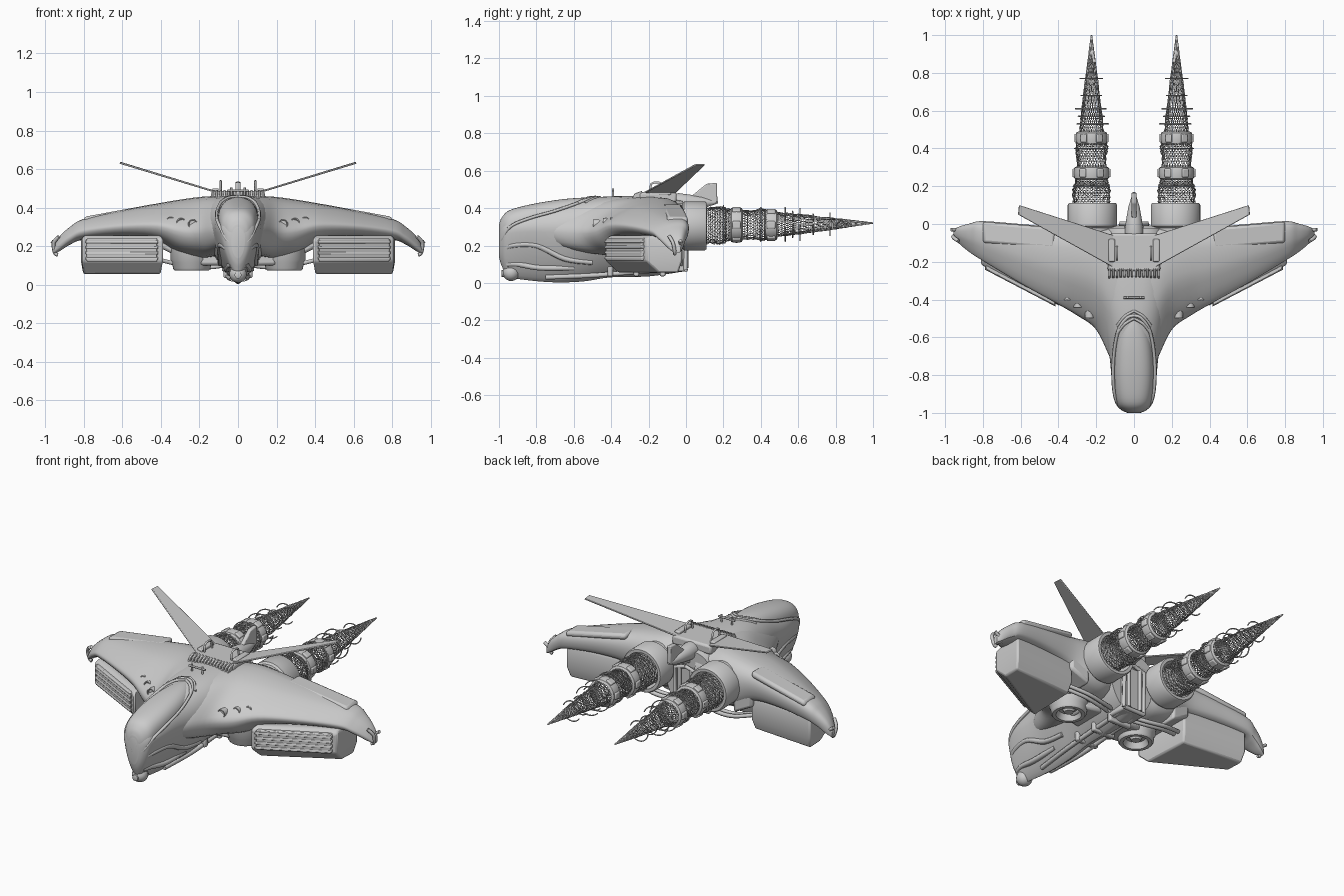
import bpy, bmesh, math, random
from mathutils import Vector as V

if "Cube" in bpy.data.objects:
    bpy.data.objects.remove(bpy.data.objects["Cube"])
random.seed(3)
PI = math.pi


def spline(rows, k, closed=False):
    n, out = len(rows), []
    for i in range(n if closed else n - 1):
        p = [rows[(i + j) % n if closed else min(max(i + j, 0), n - 1)] for j in (-1, 0, 1, 2)]
        for s in range(k):
            t = s / k
            out.append([.5 * (2*b + (c-a)*t + (2*a-5*b+4*c-d)*t*t + (3*b-a-3*c+d)*t**3)
                        for a, b, c, d in zip(*p)])
    return out if closed else out + [list(rows[-1])]


def make(name, verts, faces, mirror=False, angle=35, bevel=0):
    me = bpy.data.meshes.new(name)
    me.from_pydata([tuple(v) for v in verts], [], faces)
    bm = bmesh.new()
    bm.from_mesh(me)
    bmesh.ops.remove_doubles(bm, verts=bm.verts, dist=1e-5)
    bmesh.ops.recalc_face_normals(bm, faces=bm.faces)
    bm.to_mesh(me)
    bm.free()
    me.shade_smooth()
    me.set_sharp_from_angle(angle=math.radians(angle))
    ob = bpy.data.objects.new(name, me)
    bpy.context.collection.objects.link(ob)
    if bevel:
        m = ob.modifiers.new("bevel", 'BEVEL')
        m.width, m.segments = bevel, 2
    if mirror:
        ob.modifiers.new("mirror", 'MIRROR').use_mirror_merge = False
    return ob


def loft(name, rings, cap=True, loop=False, **kw):
    n, m = len(rings[0]), len(rings)
    faces = [(i*n + j, i*n + (j+1) % n, (i+1) % m*n + (j+1) % n, (i+1) % m*n + j)
             for i in range(m if loop else m - 1) for j in range(n)]
    if cap and not loop:
        faces += [tuple(range(n)), tuple(range((m-1)*n, m*n))]
    return make(name, [v for r in rings for v in r], faces, **kw)


def lathe(name, prof, c, axis='y', n=32, **kw):
    # prof holds (position along axis, radius)
    rings = []
    for h, r in prof:
        cs = [(r*math.cos(2*PI*j/n), r*math.sin(2*PI*j/n)) for j in range(n)]
        rings.append([(c[0]+a, h, c[2]+b) if axis == 'y' else (c[0]+a, c[1]+b, h) for a, b in cs])
    return loft(name, rings, **kw)


def prism(name, pts, off, **kw):
    return loft(name, [[V(p) for p in pts], [V(p) + V(off) for p in pts]], **kw)


def box(name, x, y, z, **kw):
    return prism(name, [(a, b, z[0]) for a, b in ((x[0], y[0]), (x[1], y[0]), (x[1], y[1]), (x[0], y[1]))],
                 (0, 0, z[1]-z[0]), **kw)


def tube(name, paths, r, mirror=True):
    cu = bpy.data.curves.new(name, 'CURVE')
    cu.dimensions, cu.bevel_depth, cu.bevel_resolution, cu.use_fill_caps = '3D', r, 1, True
    for path in paths:
        for s in ((1, -1) if mirror else (1,)):
            sp = cu.splines.new('POLY')
            sp.points.add(len(path) - 1)
            for p, q in zip(sp.points, path):
                p.co = (q[0]*s, q[1], q[2], 1)
    ob = bpy.data.objects.new(name, cu)
    bpy.context.collection.objects.link(ob)


def egg(y, w, zb, zc, zt, pt, pb, n=40):
    ring = []
    for j in range(n):
        c, s = math.cos(2*PI*j/n), math.sin(2*PI*j/n)
        e = 2 / (pt if s > 0 else pb)
        h = (zt - zc) if s > 0 else (zc - zb)
        ring.append((math.copysign(w*abs(c)**e, c), y, zc + math.copysign(h*abs(s)**e, s)))
    return ring


# fuselage: y, half width, bottom, widest, top, upper and lower roundness
hull = [(-1, .035, .14, .24, .30, 2, 2), (-.985, .065, .09, .26, .335, 2, 1.7),
        (-.95, .092, .035, .28, .365, 2, 1.4), (-.85, .115, .015, .29, .40, 2, 1.35),
        (-.7, .13, .003, .29, .425, 2, 1.4), (-.55, .16, .008, .29, .45, 2.2, 1.4),
        (-.4, .18, .03, .29, .463, 2.6, 1.4), (-.2, .18, .035, .29, .463, 3, 1.5),
        (-.02, .15, .06, .29, .44, 3, 2)]
loft("fuselage", [egg(*r) for r in spline(hull, 5)])
# canopy shell and its rim
glass = [(-1, .03, .21, .27, .31, 2, 2), (-.985, .06, .2, .28, .35, 2.2, 2),
         (-.94, .09, .2, .3, .39, 2.4, 2), (-.82, .103, .24, .33, .422, 2.5, 2),
         (-.68, .1, .28, .35, .445, 2.5, 2), (-.57, .078, .33, .38, .455, 2.3, 2),
         (-.5, .03, .38, .42, .455, 2, 2)]
loft("canopy", [egg(*r) for r in spline(glass, 5)])
rim = [(0, -.992, .2), (.055, -.982, .23), (.093, -.94, .3), (.11, -.84, .345), (.108, -.7, .385),
       (.085, -.57, .43), (.04, -.5, .455), (0, -.485, .458)]
tube("canopy_rim", [spline(rim, 5)], .009)
tube("canopy_rear_ribs", [spline([(0, -.50+d, .458), (.05, -.53+d, .452), (.09, -.58+d, .428)], 5)
                          for d in (0, .04)], .008)
# cheek ridges, snout and chin gun
tube("cheek_ridge", [spline(p, 5) for p in (
    [(.035, -.975, .17), (.073, -.93, .2), (.094, -.8, .2), (.09, -.65, .13), (.09, -.5, .11)],
    [(.03, -.955, .1), (.045, -.9, .1), (.058, -.78, .08), (.06, -.6, .08)])], .016)
lathe("snout", [(-.985, .022), (-.98, .03), (-.95, .042), (-.88, .05)], (0, 0, .125))
ball = [(-.935 - .045*math.cos(PI*i/10), max(.045*math.sin(PI*i/10), .0005)) for i in range(11)]
lathe("chin_turret", ball, (0, 0, .055))
lathe("chin_gun", [(-.987, .014), (-.985, .018), (-.93, .018)], (0, 0, .05), n=16)

# wings blended into shoulders: x, leading y, trailing y, top, bottom
wing = [(.05, -.82, -.02, .455, .16), (.12, -.72, -.02, .455, .15), (.2, -.56, -.01, .45, .14),
        (.3, -.485, -.01, .437, .16), (.42, -.415, -.02, .418, .225), (.6, -.315, -.005, .385, .245),
        (.8, -.195, .012, .34, .235), (.87, -.15, .0, .30, .21), (.925, -.105, -.015, .25, .175),
        (.955, -.075, -.03, .2, .16)]
foil = spline([(0, .4), (.07, .58), (.25, .79), (.5, .97), (.85, 1), (1, .75), (1, .3), (.88, .02),
               (.4, 0), (.1, .15)], 3, True)
loft("wing", [[(x, a + (b-a)*t, d + (c-d)*h) for t, h in foil] for x, a, b, c, d in spline(wing, 5)],
     mirror=True)
# raised spar and leading strip on each wing
prism("wing_spar", [(.42, -.13, .385), (.8, -.1, .315), (.8, .012, .315), (.42, -.02, .385)], (0, 0, .037),
      mirror=True, bevel=.015)
prism("wing_strip", [(.42, -.39, .29), (.79, -.19, .255), (.79, -.13, .29), (.42, -.28, .345)], (0, 0, .03),
      mirror=True, bevel=.01)
tube("wing_tip_claw", [spline([(.93, -.09, .25), (.957, -.07, .215), (.95, -.06, .165), (.935, -.06, .155)], 4),
                       [(.93, -.03, .2), (.968, -.03, .225)]], .01)
# round lamps along the shoulders
for i, (x, y) in enumerate([(.235, -.49), (.295, -.435), (.35, -.395)]):
    lathe(f"shoulder_lamp_{i}", [(y, .014), (y, .018), (y-.008, .02), (y-.008, .025), (y+.1, .025)],
          (x, 0, .315 + .006*i), n=20, mirror=True)


# weapon pods under the wings with louvred fronts
def pod_ring(z, f, e):
    return [(.39+e, -.435+f, z), (.81-e, -.215+f, z), (.815-e, -.02-f*.3, z), (.4+e, -.05-f*.3, z)]


loft("wing_pod", [pod_ring(.255, .03, .01), pod_ring(.235, 0, 0), pod_ring(.12, 0, 0),
                  pod_ring(.055, .07, .012)], mirror=True, bevel=.01)
prism("pod_louver_frame", [(.42, -.43, .12), (.785, -.24, .12), (.785, -.2, .12), (.42, -.38, .12)],
      (0, 0, .12), mirror=True, bevel=.005)
# wedge-shaped slats
for i in range(4):
    z = .127 + .029*i
    loft(f"pod_slat_{i}", [[(x, y + .02, z), (x, y - .006, z), (x, y - .002, z + .014), (x, y + .02, z + .022)]
                           for x, y in ((.415, -.432), (.79, -.236))], mirror=True, bevel=.003)

# engine nacelles
lathe("engine", [(-.45, .01), (-.38, .07), (-.25, .11), (-.02, .12), (-.01, .131), (.1, .131), (.11, .125),
                 (.11, .108), (.03, .1), (.03, .001)], (.22, 0, .305), n=48, mirror=True)

# exhaust plumes as twisted wire lattices
N = 32
plume = [(.05, .09), (.11, .095), (.16, .098), (.2, .096), (.225, .085), (.28, .076), (.36, .076), (.41, .085),
         (.45, .07), (.51, .062), (.6, .052), (.75, .034), (.88, .017), (1, .0015)]
rings = []
for i, (y, r) in enumerate(spline(plume, 5)):
    z = .305 + .015*max(0, y)
    rings.append([(.225 + r*k*math.cos(2*PI*(j + i/2)/N), y, z + r*k*math.sin(2*PI*(j + i/2)/N))
                  for j in range(N) for k in [random.uniform(.92, 1.06) if y < .95 else 1]])
ob = loft("exhaust_plume", rings, cap=False)
w = ob.modifiers.new("wire", 'WIREFRAME')
w.thickness, w.use_even_offset = .0045, False
ob.modifiers.new("mirror", 'MIRROR').use_mirror_merge = False
# solid collars with rounded blocks around the plume
for i, (y, r) in enumerate([(.27, .088), (.455, .078)]):
    h = .035
    band = [(y-h, r-.01), (y-h*.8, r+.003), (y, r+.008), (y+h*.8, r+.003), (y+h, r-.01)]
    lathe(f"plume_collar_{i}", band, (.225, 0, .31), cap=False, loop=True, mirror=True)
    for j in range(6):
        a = PI*j/3
        u, t = V((math.cos(a), 0, math.sin(a))), V((-math.sin(a), 0, math.cos(a)))*.02
        q, b = V((.225, y, .31)) + u*(r - .005), V((0, h*.65, 0))
        prism(f"collar_block_{i}_{j}", [q+t+b, q-t+b, q-t-b, q+t-b], u*.018, mirror=True, bevel=.006)
# thin broken hoops
hoops = []
for y, r in [(.2, .1), (.4, .09), (.53, .09), (.57, .07), (.61, .085), (.68, .055), (.77, .06)]:
    for k in range(2):
        a0 = random.uniform(0, .8) + PI*k
        hoops.append([(.225 + r*math.cos(a0 + b*.2), y, .313 + r*math.sin(a0 + b*.2)) for b in range(13)])
tube("plume_hoops", hoops, .0035)

# dorsal deck with front louvres, handles and V tail
prism("dorsal_deck", [(-.14, -.25, .43), (.14, -.25, .43), (.13, -.05, .43), (-.13, -.05, .43)], (0, 0, .055),
      bevel=.012)
for i in range(14):
    x = -.13 + .02*i
    prism(f"deck_louver_{i}", [(x-.006, -.29, .45), (x-.006, -.235, .45), (x-.006, -.235, .492),
                               (x-.006, -.275, .478)], (.012, 0, 0), bevel=.003)
tube("deck_handles", [spline([(.09, -.19, .47), (.09, -.185, .53), (.09, -.13, .53), (.09, -.12, .47)], 4)], .006)
box("deck_side_block", (.1, .135), (-.2, -.08), (.47, .5), mirror=True, bevel=.006)
prism("tail_fin", [(.11, -.23, .475), (.615, .05, .628), (.61, .10, .628), (.11, -.06, .475)], (-.003, 0, .009),
      mirror=True, bevel=.003)
tube("antenna_frame", [[(.035, -.39, .45), (.035, -.39, .505)], [(0, -.39, .49), (.055, -.39, .49)]], .006)

# central rudder and its housing
prism("rudder", [(-.013, -.06, .45), (-.013, .03, .465), (-.013, .11, .53), (-.013, .165, .535),
                 (-.013, .168, .43), (-.013, .08, .39), (-.013, -.04, .36)], (.026, 0, 0), bevel=.006)
lathe("rudder_housing", [(-.1, .04), (-.04, .05), (.02, .042), (.09, .03), (.15, .012), (.17, .004)],
      (0, 0, .43))
# tail ramp with frame
box("tail_ramp", (-.075, .075), (-.12, -.005), (.06, .34), bevel=.01)
tube("ramp_frame", [[(.07, -.003, .07), (.07, .003, .33), (0, .003, .35)], [(.07, 0, .07), (0, 0, .07)],
                    [(.04, .003, .08), (.04, .003, .34)]], .012)

# belly thrusters with hollow nozzles, pipes and keel
lathe("belly_thruster", [(.22, .11), (.13, .11), (.115, .1), (.085, .098), (.075, .09), (.075, .07),
                         (.11, .055), (.11, .035), (.09, .025), (.088, .001)], (.24, -.27, 0), axis='z', n=40,
      mirror=True)
prism("thruster_mount", [(.08, -.38, .1), (.2, -.36, .1), (.2, -.18, .1), (.08, -.16, .1)], (0, 0, .1),
      mirror=True, bevel=.015)
tube("belly_pipes", [spline([(.07, -.1+d, .1), (.16, -.07+d, .09), (.28, -.06+d, .1), (.41, -.1+d, .13)], 6)
                     for d in (0, -.035)], .012)
tube("keel_rails", [spline([(.03, -.75, .03), (.05, -.5, .04), (.05, -.25, .06), (.05, -.02, .075)], 5)], .014)
for i, y in enumerate((-.42, -.28, -.14)):
    box(f"keel_brace_{i}", (-.075, .075), (y, y + .03), (.035, .1), bevel=.008)
# side skirts behind the pods, joining wing and engine
prism("side_skirt", [(.3, -.3, .14), (.42, -.3, .2), (.42, -.03, .2), (.3, -.02, .14)], (0, 0, .14),
      mirror=True, bevel=.015)
